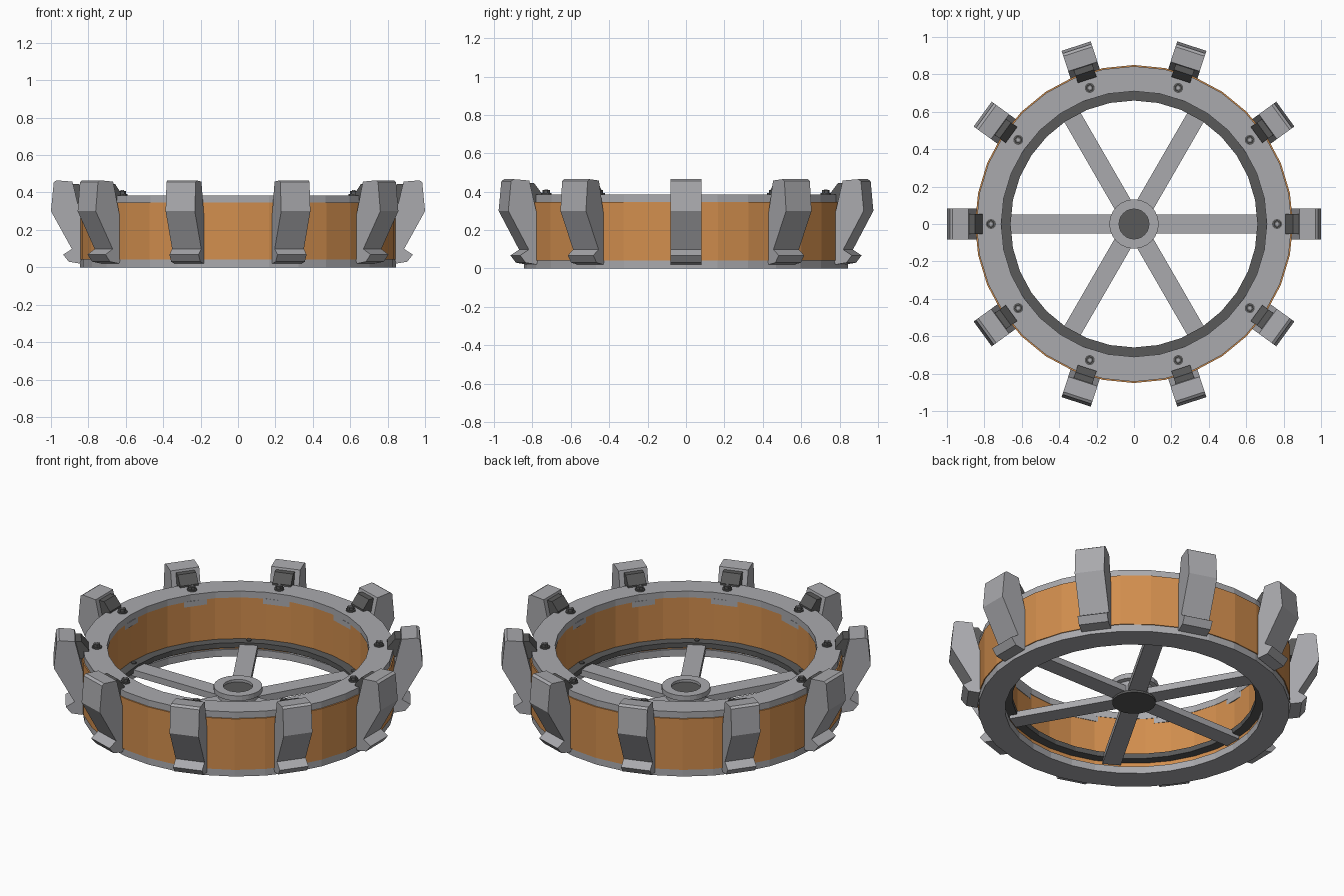
import bpy
import bmesh
from math import cos, sin, pi, tau
from mathutils import Matrix

cube = bpy.data.objects.get("Cube")
if cube:
    bpy.data.objects.remove(cube)


def material(name, color):
    m = bpy.data.materials.new(name)
    m.use_nodes = True
    rgba = (*color, 1)
    m.diffuse_color = rgba
    m.node_tree.nodes["Principled BSDF"].inputs["Base Color"].default_value = rgba
    return m


STEEL = material("light grey metal", (0.40, 0.40, 0.42))
DARK = material("dark grey metal", (0.10, 0.10, 0.10))
ORANGE = material("copper orange", (0.64, 0.27, 0.075))


def finish(bm, name, mat, angle=0):
    bmesh.ops.recalc_face_normals(bm, faces=bm.faces)
    me = bpy.data.meshes.new(name)
    bm.to_mesh(me)
    bm.free()
    me.materials.append(mat)
    ob = bpy.data.objects.new(name, me)
    ob.rotation_euler.z = angle
    bpy.context.scene.collection.objects.link(ob)
    return ob


def lathe(name, profile, mat, sides=32):
    """Revolve a closed (radius, height) profile into a ring."""
    bm = bmesh.new()
    loops = [[bm.verts.new((r * cos(tau * i / sides), r * sin(tau * i / sides), z))
              for r, z in profile] for i in range(sides)]
    n = len(profile)
    for i in range(sides):
        a, b = loops[i], loops[(i + 1) % sides]
        for j in range(n):
            k = (j + 1) % n
            bm.faces.new((a[j], b[j], b[k], a[k]))
    return finish(bm, name, mat)


def ring(name, inner, outer, low, high, mat, sides=32):
    return lathe(name, [(inner, low), (outer, low), (outer, high), (inner, high)], mat, sides)


def prism(name, profile, width, mat, angle):
    """Extrude a (radius, height) outline across the wheel, turned to an angle."""
    bm = bmesh.new()
    face = bm.faces.new([bm.verts.new((r, -width / 2, z)) for r, z in profile])
    new = bmesh.ops.extrude_face_region(bm, geom=[face])["geom"]
    bmesh.ops.translate(bm, vec=(0, width, 0),
                        verts=[v for v in new if isinstance(v, bmesh.types.BMVert)])
    return finish(bm, name, mat, angle)


def box(name, r0, r1, low, high, width, mat, angle):
    return prism(name, [(r0, low), (r1, low), (r1, high), (r0, high)], width, mat, angle)


def disc(name, radius, low, high, mat, x=0, angle=0, sides=6):
    bm = bmesh.new()
    bmesh.ops.create_cone(bm, cap_ends=True, segments=sides, radius1=radius, radius2=radius,
                          depth=high - low, matrix=Matrix.Translation((x, 0, (low + high) / 2)))
    return finish(bm, name, mat, angle)


# Rim: lower ring, orange drum, upper ring and inner ledge
ring("lower_ring", 0.70, 0.845, 0, 0.042, STEEL)
ring("drum_band", 0.712, 0.85, 0.042, 0.347, ORANGE)
ring("upper_ring", 0.71, 0.843, 0.347, 0.385, STEEL)
ring("inner_ledge", 0.66, 0.713, 0.07, 0.10, DARK)

# Hub with a top flange and a dark core
lathe("hub", [(0.08, 0.05), (0.11, 0.05), (0.11, 0.115), (0.132, 0.12),
              (0.132, 0.15), (0.08, 0.15)], STEEL, 24)
disc("hub_core", 0.082, 0.05, 0.135, DARK, sides=24)
disc("hub_base", 0.118, 0.038, 0.052, DARK, sides=24)

# Spokes and the small bolts that hold them
for i in range(6):
    a = i * tau / 6
    box("spoke", 0.10, 0.70, 0.05, 0.088, 0.10, STEEL, a)
    disc("spoke_bolt", 0.014, 0.09, 0.107, DARK, 0.69, a)

# Treads with their clamps, pads and bolts
TREAD = [(0.845, 0.02), (0.905, 0.03), (0.935, 0.068), (0.888, 0.098), (1.0, 0.30),
         (0.985, 0.455), (0.97, 0.465), (0.885, 0.458), (0.84, 0.27), (0.835, 0.05)]
PAD = [(0.81, 0.34), (0.81, 0.395), (0.85, 0.445), (0.89, 0.445), (0.86, 0.34)]
for i in range(10):
    a = i * tau / 10
    prism("tread", TREAD, 0.164, STEEL, a)
    prism("tread_pad", PAD, 0.105, DARK, a)
    box("tread_clamp", 0.706, 0.84, 0.315, 0.347, 0.15, STEEL, a)
    disc("tread_bolt_washer", 0.027, 0.385, 0.393, DARK, 0.765, a, 12)
    disc("tread_bolt", 0.02, 0.39, 0.408, DARK, 0.765, a)
    disc("tread_bolt_tip", 0.01, 0.405, 0.412, STEEL, 0.765, a)
